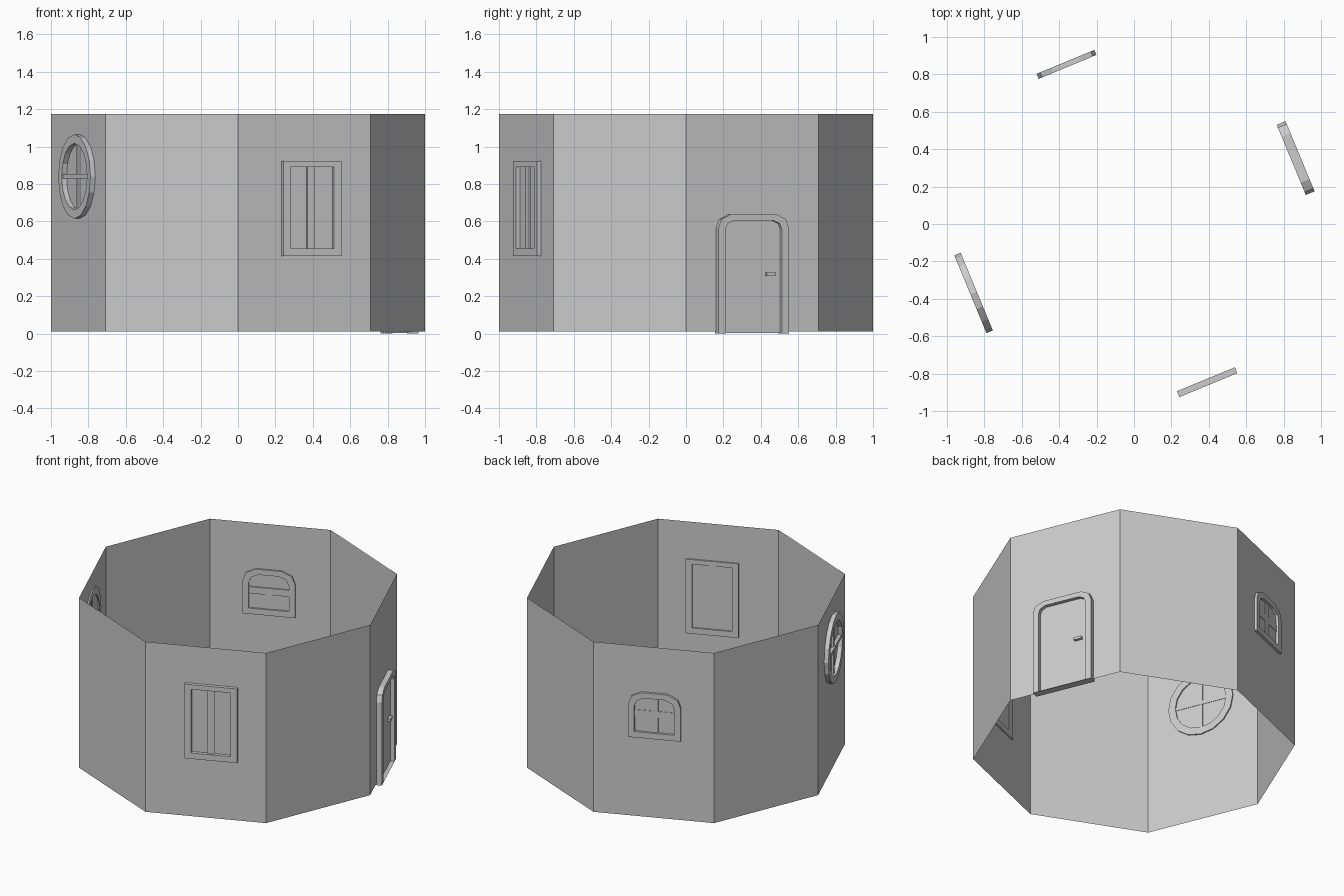
import bpy, bmesh
from math import sin, cos, pi, radians

if "Cube" in bpy.data.objects:
    bpy.data.objects.remove(bpy.data.objects["Cube"])


def make(name, verts, faces):
    mesh = bpy.data.meshes.new(name)
    mesh.from_pydata(verts, [], faces)
    bm = bmesh.new()
    bm.from_mesh(mesh)
    bmesh.ops.recalc_face_normals(bm, faces=bm.faces)
    bm.to_mesh(mesh)
    bm.free()
    obj = bpy.data.objects.new(name, mesh)
    bpy.context.collection.objects.link(obj)
    return obj


def on_wall(angle, u, z, n):
    """u runs along the wall, n is the distance from the centre axis."""
    a = radians(angle)
    return (n * cos(a) - u * sin(a), n * sin(a) + u * cos(a), z)


def slab(name, angle, outline, n0, n1):
    c = len(outline)
    verts = [on_wall(angle, u, z, n) for n in (n0, n1) for u, z in outline]
    faces = [tuple(range(c)), tuple(range(c, 2 * c))]
    faces += [(i, (i + 1) % c, c + (i + 1) % c, c + i) for i in range(c)]
    return make(name, verts, faces)


def frame(name, angle, outer, inner, n0, n1):
    c = len(outer)
    loops = [(outer, n0), (outer, n1), (inner, n1), (inner, n0)]
    verts = [on_wall(angle, u, z, n) for pts, n in loops for u, z in pts]
    faces = []
    for k in range(4):
        for i in range(c):
            j, m = (i + 1) % c, (k + 1) % 4
            faces.append((k * c + i, k * c + j, m * c + j, m * c + i))
    return make(name, verts, faces)


def rect(u0, u1, z0, z1):
    return [(u0, z0), (u1, z0), (u1, z1), (u0, z1)]


def arch(u0, u1, z0, z1, r):
    """Rectangle with two-segment rounded upper corners."""
    k = r * 0.24
    return [(u0, z0), (u1, z0), (u1, z1 - r), (u1 - k, z1 - k * 1.5),
            (u1 - r, z1), (u0 + r, z1), (u0 + k, z1 - k * 1.5), (u0, z1 - r)]


def circle(u, z, r, c=16):
    return [(u + r * cos(2 * pi * i / c), z + r * sin(2 * pi * i / c)) for i in range(c)]


# Octagonal wall, open at top and bottom
ring = [(cos(i * pi / 4), sin(i * pi / 4)) for i in range(8)]
make("wall", [(x, y, z) for z in (0.012, 1.175) for x, y in ring],
     [(i, (i + 1) % 8, 8 + (i + 1) % 8, 8 + i) for i in range(8)])

# Rectangular window at the front
A = -67.5
frame("front_window_frame", A, rect(-0.13, 0.205, 0.415, 0.922),
      rect(-0.088, 0.163, 0.455, 0.89), 0.914, 0.948)
slab("front_window_mullion", A, rect(0.015, 0.06, 0.455, 0.89), 0.922, 0.934)

# Door on the right
A = 22.5
frame("door_frame", A, arch(-0.208, 0.198, 0, 0.637, 0.07),
      arch(-0.167, 0.157, 0, 0.604, 0.045), 0.908, 0.959)
slab("door_leaf", A, arch(-0.167, 0.157, 0.004, 0.604, 0.045), 0.918, 0.934)
slab("door_handle", A, rect(0.074, 0.125, 0.308, 0.326), 0.93, 0.953)

# Arched window at the back
A = 112.5
frame("back_window_frame", A, arch(-0.16, 0.174, 0.555, 0.865, 0.085),
      arch(-0.12, 0.134, 0.595, 0.828, 0.06), 0.912, 0.941)
slab("back_window_crossbar", A, rect(-0.12, 0.134, 0.695, 0.74), 0.915, 0.927)
slab("back_window_mullion", A, rect(-0.015, 0.029, 0.595, 0.828), 0.922, 0.928)

# Round window on the left
A = 202.5
frame("round_window_frame", A, circle(0.012, 0.84, 0.225),
      circle(0.012, 0.84, 0.177), 0.915, 0.952)
slab("round_window_crossbar", A, rect(-0.165, 0.19, 0.829, 0.852), 0.921, 0.945)
slab("round_window_mullion", A, rect(0.0, 0.024, 0.665, 1.015), 0.922, 0.937)
